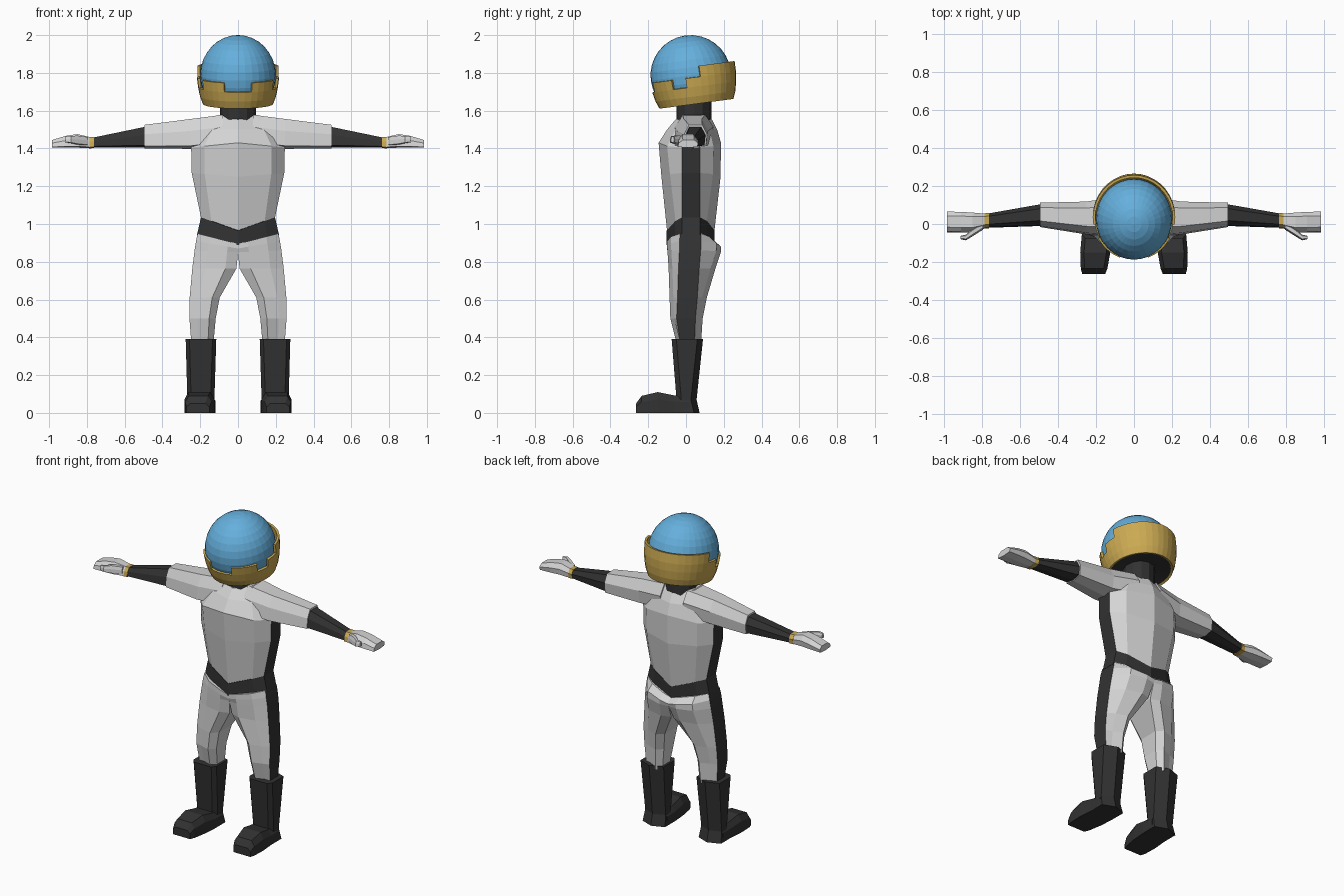
import bpy, bmesh, math
from mathutils import Matrix

if "Cube" in bpy.data.objects:
    bpy.data.objects.remove(bpy.data.objects["Cube"])


def material(name, rgb):
    m = bpy.data.materials.new(name)
    m.diffuse_color = (*rgb, 1)
    m.use_nodes = True
    m.node_tree.nodes["Principled BSDF"].inputs["Base Color"].default_value = m.diffuse_color
    return m


WHITE = material("suit_white", (0.66, 0.66, 0.66))
DARK = material("dark_grey", (0.032, 0.032, 0.032))
GOLD = material("gold", (0.6, 0.4, 0.085))
BLUE = material("visor_blue", (0.13, 0.43, 0.72))


def finish(name, bm, mats, mirror=False):
    bmesh.ops.recalc_face_normals(bm, faces=bm.faces[:])
    me = bpy.data.meshes.new(name)
    bm.to_mesh(me)
    bm.free()
    for m in mats:
        me.materials.append(m)
    ob = bpy.data.objects.new(name, me)
    bpy.context.collection.objects.link(ob)
    if mirror:
        mod = ob.modifiers.new("mirror", "MIRROR")
        mod.use_mirror_merge = False
    return ob


def loft(name, rings, mats, rule=None, mirror=False):
    """Skin a row of equal-length rings; rule(row, side) gives the material index."""
    bm = bmesh.new()
    vs = [[bm.verts.new(p) for p in r] for r in rings]
    n = len(rings[0])
    for k in range(len(vs) - 1):
        for i in range(n):
            j = (i + 1) % n
            f = bm.faces.new((vs[k][i], vs[k][j], vs[k + 1][j], vs[k + 1][i]))
            f.material_index = rule(k, i) if rule else 0
    bm.faces.new(vs[0])
    bm.faces.new(vs[-1])
    return finish(name, bm, mats, mirror)


# --- torso and belt ---
def body(z, w, f, b, dip):
    half = [(0, f), (0.72 * w, f + 0.045), (w, -0.02), (w, 0.075), (0.72 * w, b - 0.04), (0, b)]
    pts = half + [(-x, y) for x, y in half[-2:0:-1]]
    return [(x, y, z - dip * (1 - abs(x) / w)) for x, y in pts]


loft("torso", [body(1.03, 0.195, -0.1, 0.15, 0.07),
               body(1.27, 0.245, -0.13, 0.183, 0.02),
               body(1.405, 0.248, -0.145, 0.185, -0.025),
               body(1.5, 0.19, -0.1, 0.165, 0.0),
               body(1.578, 0.105, -0.056, 0.137, 0.025)],
     [WHITE, DARK], lambda k, i: 1 if i in (2, 7) and k < 2 else 0)
loft("belt", [body(0.943, 0.217, -0.102, 0.15, 0.055),
              body(1.035, 0.196, -0.102, 0.152, 0.07)], [DARK])


# --- trouser legs ---
def leg(z, dip, x0, x1, f, b, c, s0, s1):
    w = x1 - x0
    a, d = x0 + 0.25 * w, x0 + 0.7 * w
    pts = [(x0, f + c), (a, f), (d, f + 0.02), (x1, s0),
           (x1, s1), (d, b - 0.025), (a, b), (x0, b - c)]
    return [(x, y, z - dip * (1 - x / x1)) for x, y in pts]


loft("trouser_legs", [leg(0.95, 0.055, 0, 0.214, -0.1, 0.148, 0, -0.03, 0.08),
                      leg(0.91, 0.04, 0, 0.222, -0.1, 0.186, 0, -0.035, 0.08),
                      leg(0.86, 0.01, 0, 0.23, -0.098, 0.185, 0.01, -0.035, 0.078),
                      leg(0.765, 0, 0.008, 0.242, -0.092, 0.156, 0.02, -0.04, 0.07),
                      leg(0.61, 0, 0.097, 0.256, -0.087, 0.11, 0.035, -0.045, 0.06),
                      leg(0.5, 0, 0.118, 0.257, -0.083, 0.088, 0.035, -0.05, 0.05),
                      leg(0.37, 0, 0.13, 0.247, -0.05, 0.08, 0.03, -0.03, 0.045)],
     [WHITE, DARK], lambda k, i: 1 if i == 3 else 0, True)


# --- boots: shaft and foot ---
def shaft(z, x0, x1, f, b):
    m = (x0 + x1) / 2
    return [(x0, f + 0.025, z), (x0 + 0.02, f, z), (x1 - 0.02, f, z), (x1, f + 0.025, z),
            (x1, b - 0.03, z), (m, b, z), (x0, b - 0.03, z)]


loft("boot_shafts", [shaft(0, 0.118, 0.275, -0.06, 0.072),
                     shaft(0.07, 0.125, 0.268, -0.05, 0.056),
                     shaft(0.39, 0.115, 0.277, -0.076, 0.09)], [DARK], None, True)


def foot(y, x0, x1, h):
    return [(x0, y, 0), (x0, y, h * 0.65), (x0 + 0.02, y, h),
            (x1 - 0.02, y, h), (x1, y, h * 0.65), (x1, y, 0)]


loft("boot_feet", [foot(0.02, 0.12, 0.272, 0.088), foot(-0.06, 0.118, 0.275, 0.092),
                   foot(-0.15, 0.125, 0.283, 0.11), foot(-0.235, 0.14, 0.28, 0.09),
                   foot(-0.264, 0.152, 0.272, 0.05)], [DARK], None, True)

# --- arms: all sections share one rounded outline ---
OUTLINE = [(0, 0.1), (0.05, 0.6), (0.25, 1), (0.8, 1), (1, 0.6), (0.95, 0.1), (0.5, 0)]


def arm(x, y0, y1, z0, z1):
    return [(x, y0 + u * (y1 - y0), z0 + v * (z1 - z0)) for u, v in OUTLINE]


loft("sleeves", [arm(0.08, -0.07, 0.145, 1.42, 1.578),
                 arm(0.25, -0.055, 0.118, 1.398, 1.556),
                 arm(0.495, -0.016, 0.112, 1.4, 1.525)], [WHITE], None, True)
loft("forearms", [arm(0.48, -0.01, 0.106, 1.406, 1.517),
                  arm(0.77, -0.02, 0.055, 1.406, 1.457)], [DARK], None, True)
loft("wristbands", [arm(0.762, -0.024, 0.058, 1.402, 1.461),
                    arm(0.788, -0.024, 0.056, 1.4, 1.461)], [GOLD], None, True)
loft("hands", [arm(0.78, -0.022, 0.054, 1.402, 1.459),
               arm(0.85, -0.045, 0.06, 1.404, 1.476),
               arm(0.91, -0.046, 0.064, 1.404, 1.467),
               arm(0.984, -0.044, 0.065, 1.404, 1.445)], [WHITE], None, True)
loft("thumbs", [arm(0.795, -0.03, 0.01, 1.415, 1.46),
                arm(0.85, -0.065, -0.025, 1.42, 1.468),
                arm(0.885, -0.086, -0.056, 1.428, 1.466),
                arm(0.912, -0.08, -0.062, 1.432, 1.462)], [WHITE], None, True)

# --- neck ---
loft("neck", [[(0.095 * math.sin(a), 0.042 - 0.093 * math.cos(a), z)
               for a in (math.tau * i / 12 for i in range(12))]
              for z in (1.53, 1.67)], [DARK])


# --- helmet: turned shapes tipped slightly forward ---
def lathe(name, profile, mat, centre, sx, n=36, keep=None):
    bm = bmesh.new()
    rings = []
    for h, r in profile:
        rings.append([bm.verts.new((sx * r * math.sin(math.tau * i / n),
                                    -r * math.cos(math.tau * i / n), h)) for i in range(n)])
    for k in range(len(rings) - 1):
        for i in range(n):
            az = 360 * (i + 0.5) / n
            if keep and not keep(k, min(az, 360 - az)):
                continue
            j = (i + 1) % n
            bm.faces.new((rings[k][i], rings[k][j], rings[k + 1][j], rings[k + 1][i]))
    bmesh.ops.remove_doubles(bm, verts=bm.verts[:], dist=0.0001)
    loose = [v for v in bm.verts if not v.link_faces]
    bmesh.ops.delete(bm, geom=loose, context="VERTS")
    bm.transform(Matrix.Translation(centre) @ Matrix.Rotation(math.radians(7.5), 4, "X"))
    return finish(name, bm, [mat])


def shell_steps(row, az):
    # stepped upper edge: low notch in front and at each temple, high at the back
    top = 2 if az < 20 or 60 < az < 80 else 3 if az < 100 else 4
    return row < top


lats = [math.radians(-33.75 + 11.25 * k) for k in range(12)]
lathe("visor_dome", [(0.213 * math.sin(a), 0.213 * math.cos(a)) for a in lats],
      BLUE, (0, 0.025, 1.787), 0.94, 32)
shell = lathe("helmet_shell", [(-0.155, 0.197), (-0.115, 0.213), (-0.065, 0.224),
                               (-0.015, 0.23), (0.043, 0.23)],
              GOLD, (0, 0.035, 1.79), 0.945, 36, shell_steps)
solid = shell.modifiers.new("thickness", "SOLIDIFY")
solid.thickness = 0.014
solid.offset = -1
lathe("helmet_lining", [(-0.1, 0.203), (-0.15, 0.188), (-0.14, 0.12), (-0.12, 0)],
      DARK, (0, 0.035, 1.79), 0.945)
